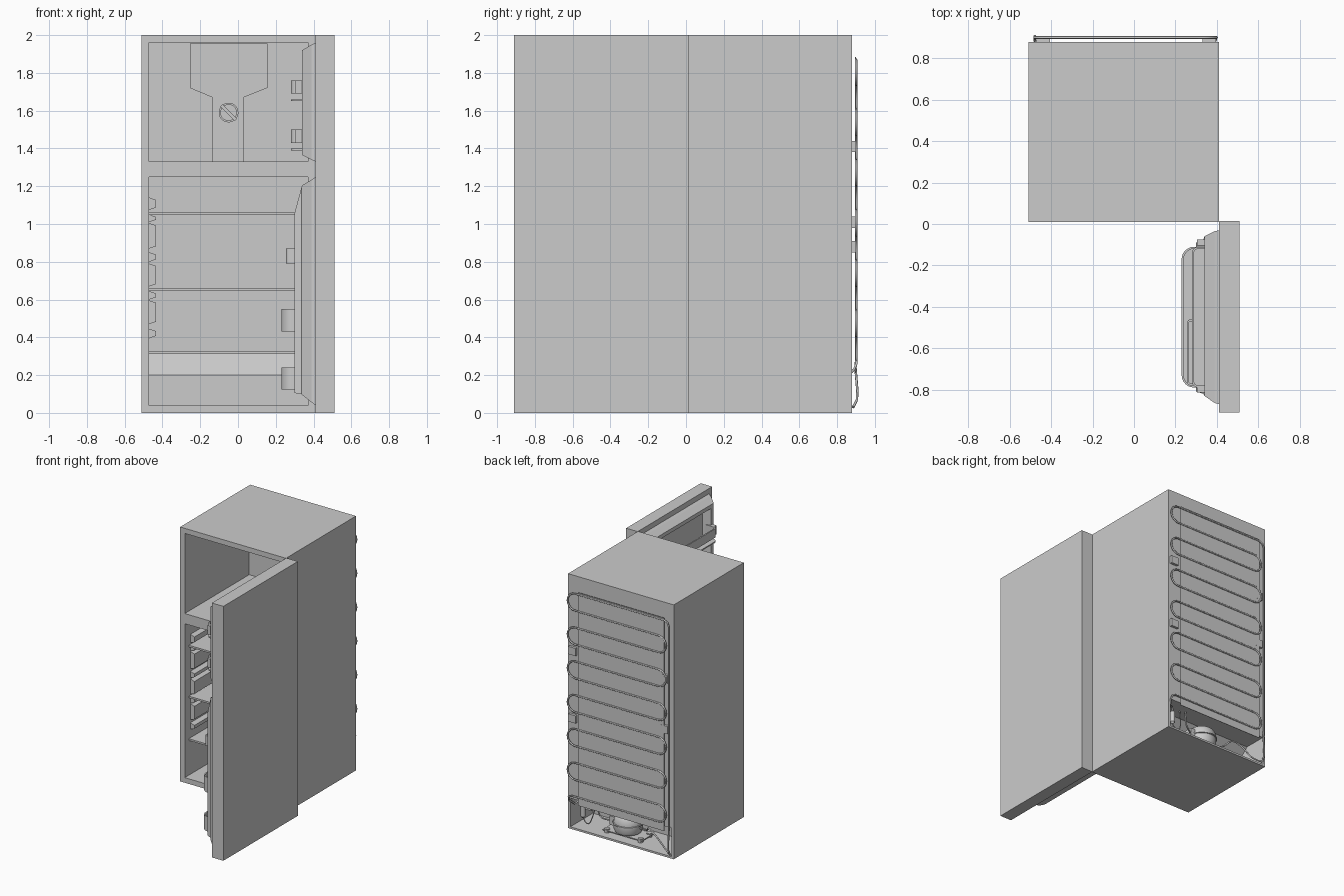
import bpy, bmesh, math
from mathutils import Vector

if "Cube" in bpy.data.objects:
    bpy.data.objects.remove(bpy.data.objects["Cube"])


def mesh_object(name, bm, smooth=False):
    bmesh.ops.recalc_face_normals(bm, faces=bm.faces)
    me = bpy.data.meshes.new(name)
    bm.to_mesh(me)
    bm.free()
    ob = bpy.data.objects.new(name, me)
    bpy.context.collection.objects.link(ob)
    if smooth:
        activate(ob)
        bpy.ops.object.shade_smooth_by_angle()
    return ob


def activate(ob):
    bpy.ops.object.select_all(action='DESELECT')
    ob.select_set(True)
    bpy.context.view_layer.objects.active = ob


def prism(name, pts, axis, a, b, smooth=False):
    """Extrude a 2D outline along an axis from a to b (remaining axes in xyz order)."""
    bm = bmesh.new()
    place = {'x': lambda p, d: (d, p[0], p[1]),
             'y': lambda p, d: (p[0], d, p[1]),
             'z': lambda p, d: (p[0], p[1], d)}[axis]
    f = bm.faces.new([bm.verts.new(place(p, a)) for p in pts])
    ext = bmesh.ops.extrude_face_region(bm, geom=[f])
    move = Vector(place((0, 0), b - a))
    for v in ext['geom']:
        if isinstance(v, bmesh.types.BMVert):
            v.co += move
    return mesh_object(name, bm, smooth)


def box(name, x0, x1, y0, y1, z0, z1):
    return prism(name, [(x0, y0), (x1, y0), (x1, y1), (x0, y1)], 'z', z0, z1)


def lathe(name, profile, centre, segs=32):
    """Spin (radius, z) points around a vertical axis."""
    bm = bmesh.new()
    rings = [[bm.verts.new((centre[0] + r * math.cos(2 * math.pi * i / segs),
                            centre[1] + r * math.sin(2 * math.pi * i / segs), z))
              for i in range(segs)] for r, z in profile]
    for a, b in zip(rings, rings[1:]):
        for i in range(segs):
            bm.faces.new((a[i], a[(i + 1) % segs], b[(i + 1) % segs], b[i]))
    bm.faces.new(rings[0])
    bm.faces.new(rings[-1])
    return mesh_object(name, bm, True)


def tube(name, pts, r, soft=False):
    cu = bpy.data.curves.new(name, 'CURVE')
    cu.dimensions = '3D'
    cu.bevel_depth, cu.bevel_resolution, cu.use_fill_caps = r, 2, True
    sp = cu.splines.new('NURBS' if soft else 'POLY')
    sp.points.add(len(pts) - 1)
    for p, co in zip(sp.points, pts):
        p.co = (*co, 1)
    if soft:
        sp.order_u, sp.use_endpoint_u, sp.resolution_u = 3, True, 6
    ob = bpy.data.objects.new(name, cu)
    bpy.context.collection.objects.link(ob)
    activate(ob)
    bpy.ops.object.convert(target='MESH')


def carve(target, cutter):
    activate(target)
    m = target.modifiers.new('cut', 'BOOLEAN')
    m.operation, m.solver, m.object = 'DIFFERENCE', 'EXACT', cutter
    bpy.ops.object.modifier_apply(modifier=m.name)
    bpy.data.objects.remove(cutter)


# cabinet with freezer, fridge and compressor recesses
cabinet = box('cabinet', -0.51, 0.41, 0.01, 0.88, 0, 2)
carve(cabinet, box('freezer_cut', -0.47, 0.37, -0.1, 0.81, 1.33, 1.96))
carve(cabinet, prism('fridge_cut', [(-0.1, 0.04), (0.54, 0.04), (0.54, 0.2), (0.64, 0.315),
                                    (0.81, 0.315), (0.81, 1.25), (-0.1, 1.25)], 'x', -0.47, 0.37))
carve(cabinet, prism('bay_cut', [(1, 0.015), (0.6, 0.015), (0.6, 0.15), (0.7, 0.24), (1, 0.24)],
                     'x', -0.49, 0.39))

# freezer air duct and control knob
prism('air_duct', [(-0.255, 1.955), (-0.255, 1.72), (-0.135, 1.67), (-0.135, 1.33),
                   (0.03, 1.33), (0.03, 1.67), (0.155, 1.72), (0.155, 1.955)], 'y', 0.78, 0.812)
ring = [(math.cos(math.pi * i / 16), math.sin(math.pi * i / 16)) for i in range(32)]
prism('knob_base', [(-0.05 + 0.052 * c, 1.59 + 0.052 * s) for c, s in ring], 'y', 0.765, 0.781, True)
prism('knob_dial', [(-0.05 + 0.044 * c, 1.59 + 0.044 * s) for c, s in ring], 'y', 0.755, 0.766, True)
d, n = Vector((0.7, -0.7)), Vector((0.7, 0.7))
grip = [d * sx * 0.055 + n * sy * 0.009 + Vector((-0.05, 1.59)) for sx, sy in
        ((-1, -1), (1, -1), (1, 1), (-1, 1))]
prism('knob_grip', grip, 'y', 0.735, 0.756)

# glass shelves and the moulded rails that hold them
for i, z in enumerate((0.32, 0.655, 1.055)):
    box(f'shelf_{i}', -0.47, 0.37, 0.06, 0.81, z - 0.007, z + 0.007)
for i, (z0, z1) in enumerate(((1.075, 1.14), (1.01, 1.05), (0.87, 1.005), (0.80, 0.85),
                              (0.67, 0.79), (0.60, 0.645), (0.47, 0.595), (0.395, 0.445))):
    for side, wall, s in (('left', -0.47, 1), ('right', 0.37, -1)):
        prism(f'shelf_rail_{side}_{i}', [(wall, z0), (wall + s * 0.035, z0 + 0.012),
                                         (wall + s * 0.035, z1 - 0.012), (wall, z1)],
              'y', 0.08, 0.8)

# door
box('door', 0.41, 0.51, -0.91, 0.015, 0, 2)


def liner(name, frames):
    """Loft rectangular frames (x, y0, y1, z0, z1) into a stepped hollow panel."""
    bm = bmesh.new()
    loops = [[bm.verts.new((x, y, z)) for y, z in ((y0, z0), (y1, z0), (y1, z1), (y0, z1))]
             for x, y0, y1, z0, z1 in frames]
    for a, b in zip(loops, loops[1:]):
        for i in range(4):
            bm.faces.new((a[i], a[(i + 1) % 4], b[(i + 1) % 4], b[i]))
    bm.faces.new(loops[0])
    bm.faces.new(loops[-1])
    mesh_object(name, bm)


liner('door_liner_upper', [(0.412, -0.87, -0.03, 1.33, 1.96), (0.39, -0.865, -0.035, 1.34, 1.95),
                           (0.34, -0.83, -0.06, 1.365, 1.92), (0.34, -0.795, -0.1, 1.385, 1.89),
                           (0.40, -0.775, -0.12, 1.4, 1.875)])
liner('door_liner_lower', [(0.412, -0.87, -0.03, 0.04, 1.25), (0.39, -0.865, -0.035, 0.055, 1.235),
                           (0.34, -0.83, -0.06, 0.095, 1.205), (0.335, -0.82, -0.075, 0.1, 1.19),
                           (0.30, -0.81, -0.09, 0.105, 1.06), (0.30, -0.775, -0.125, 0.12, 1.04),
                           (0.40, -0.755, -0.145, 0.13, 1.1)])


def arch(xf, xb, y0, y1, r):
    """Outline from the door to a rounded front and back again."""
    pts = [(xb, y0)]
    for i in range(7):
        a = math.pi / 2 * i / 6
        pts.append((xf + r - r * math.sin(a), y0 + r - r * math.cos(a)))
    return pts + [(x, y0 + y1 - y) for x, y in reversed(pts)]


def door_bin(name, xf, y0, y1, z0, z1, zf, r=0.05, xb=0.398):
    t = 0.01
    band = arch(xf, xb, y0, y1, r) + arch(xf + t, xb, y0 + t, y1 - t, r - t)[::-1]
    prism(name + '_rim', band, 'z', z0, z1, True)
    prism(name + '_floor', arch(xf, xb, y0, y1, r), 'z', zf, zf + 0.01, True)


for i, z in enumerate((1.65, 1.39)):
    door_bin(f'freezer_bin_{i}', 0.28, -0.79, -0.11, z + 0.04, z + 0.11, z, 0.03)
    for j, y in enumerate((-0.815, -0.105)):
        box(f'freezer_bin_hook_{i}{j}', 0.305, 0.345, y, y + 0.03, z + 0.04, z + 0.11)
door_bin('egg_tray', 0.255, -0.78, -0.46, 0.79, 0.87, 0.79, 0.02)
door_bin('bottle_bin_upper', 0.23, -0.79, -0.11, 0.43, 0.55, 0.43, 0.06)
door_bin('bottle_bin_lower', 0.23, -0.79, -0.11, 0.125, 0.24, 0.125, 0.06)

# condenser plate, serpentine pipe and wall clips
box('condenser_plate', -0.44, 0.31, 0.895, 0.899, 0.21, 1.885)
pitch, yc = 0.133, 0.901
rad = pitch / 2
path = [(-0.48, 0.885, 0.03), (-0.48, 0.905, 0.07), (-0.48, 0.907, 0.12), (-0.48, 0.897, 0.24),
        (-0.48, yc, 0.28), (-0.48, yc, 1.83), (-0.468, yc, 1.858), (-0.44, yc, 1.87)]
for k in range(12):
    z, s = 1.87 - pitch * k - rad, 1 if k % 2 == 0 else -1
    cx = 0.333 if s > 0 else -0.39
    path += [(cx + s * rad * math.sin(a), yc, z + rad * math.cos(a))
             for a in (math.pi * i / 10 for i in range(11))]
path += [(0.36, yc, 0.274), (0.39, 0.902, 0.26), (0.395, 0.89, 0.23), (0.37, 0.85, 0.19)]
tube('condenser_pipe', path, 0.0065)
for i, (x, z) in enumerate(((0.36, 1.41), (0.36, 0.88), (-0.44, 1.01), (-0.44, 1.41))):
    box(f'condenser_clip_{i}', x - 0.03, x + 0.035, 0.878, 0.9, z - 0.03, z + 0.03)

# compressor on its mounting plate
cx, cy = -0.02, 0.745
box('mount_plate', cx - 0.17, cx + 0.17, cy - 0.075, cy + 0.075, 0.03, 0.037)
for i, (sx, sy) in enumerate(((-1, -1), (1, -1), (1, 1), (-1, 1))):
    lathe(f'mount_foot_{i}', [(0.02, 0.014), (0.02, 0.045)], (cx + sx * 0.145, cy + sy * 0.055), 12)
lathe('compressor', [(0.07, 0.035), (0.095, 0.045), (0.105, 0.065), (0.105, 0.105), (0.112, 0.107),
                     (0.112, 0.115), (0.105, 0.117), (0.102, 0.15), (0.088, 0.172), (0.05, 0.185),
                     (0.01, 0.188)], (cx, cy))
box('relay_box', cx + 0.09, cx + 0.135, cy - 0.03, cy + 0.04, 0.07, 0.14)

# bay plumbing
lathe('filter_drier', [(0.005, 0.08), (0.018, 0.095), (0.018, 0.18), (0.005, 0.195)], (0.32, 0.82), 16)
box('terminal_box', 0.28, 0.36, 0.72, 0.78, 0.13, 0.2)
tube('discharge_pipe', [(-0.11, 0.745, 0.09), (-0.2, 0.76, 0.09), (-0.24, 0.82, 0.16),
                        (-0.33, 0.84, 0.12), (-0.42, 0.85, 0.04), (-0.48, 0.885, 0.03)], 0.006, True)
tube('filter_pipe', [(0.37, 0.85, 0.19), (0.35, 0.83, 0.22), (0.32, 0.82, 0.22), (0.32, 0.82, 0.19)],
     0.006, True)
tube('suction_pipe', [(0.08, 0.76, 0.1), (0.16, 0.8, 0.1), (0.2, 0.82, 0.16), (0.18, 0.8, 0.25)],
     0.006, True)
tube('capillary_pipe', [(0.32, 0.82, 0.085), (0.3, 0.82, 0.04), (0.24, 0.83, 0.06), (0.22, 0.78, 0.25)],
     0.004, True)
